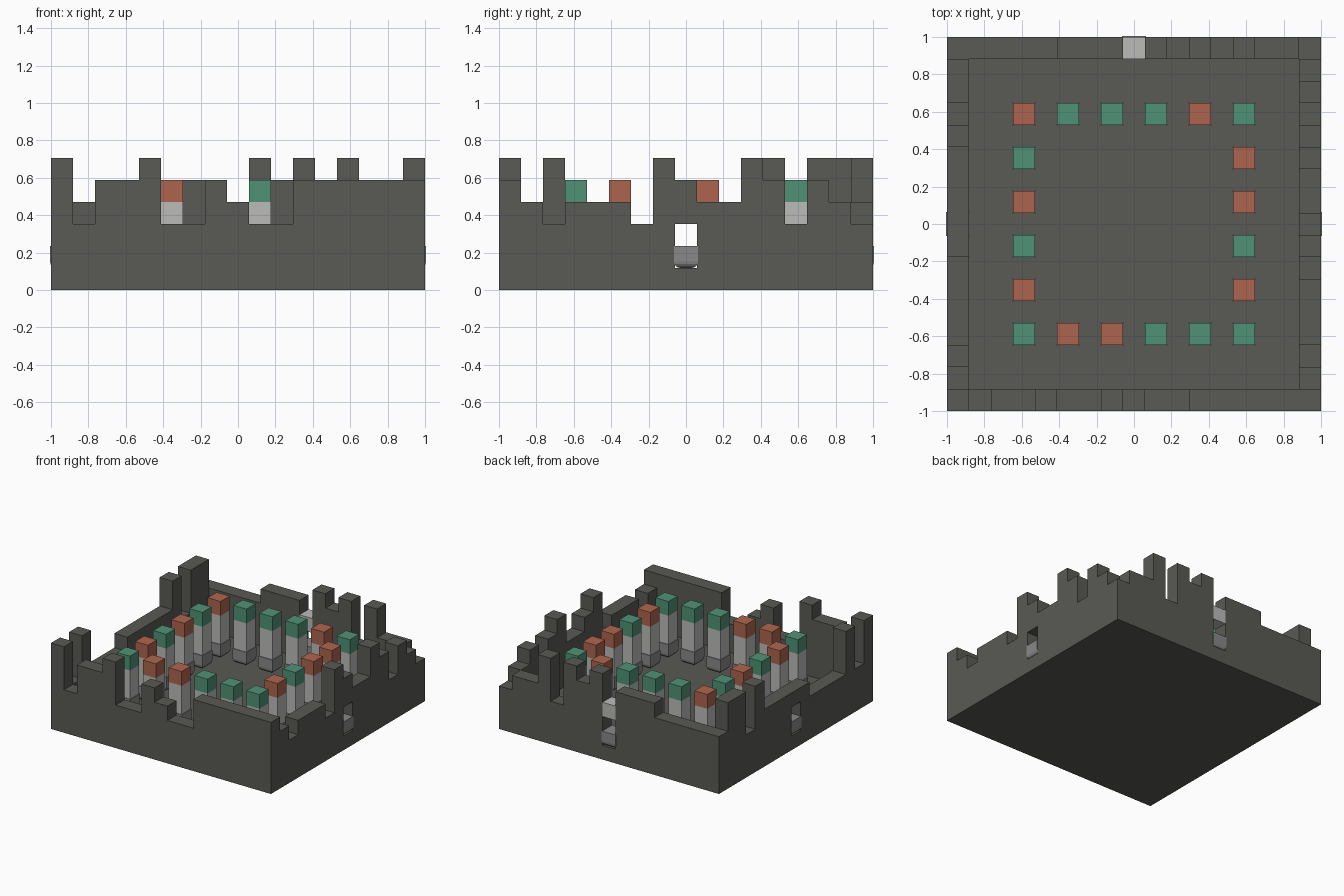
import bpy, bmesh
from mathutils import Vector

cube = bpy.data.objects.get("Cube")
if cube:
    bpy.data.objects.remove(cube, do_unlink=True)

N = 17            # cells along each side
U = 2 / N         # cell size


def material(name, rgb):
    m = bpy.data.materials.new(name)
    m.use_nodes = True
    col = (*rgb, 1)
    m.diffuse_color = col
    m.node_tree.nodes["Principled BSDF"].inputs["Base Color"].default_value = col
    return m


STONE = material("dark stone", (0.10, 0.10, 0.09))
LIGHT = material("light stone", (0.50, 0.50, 0.49))
GREY = material("mid grey", (0.25, 0.25, 0.25))
GREEN = material("green", (0.08, 0.29, 0.18))
ORANGE = material("orange", (0.42, 0.13, 0.075))


def add_box(bm, lo, hi, grow=0.0):
    """Box between two grid corners, optionally widened sideways."""
    a, b = Vector(lo) * U, Vector(hi) * U
    shift = Vector((-1, -1, 0))
    pad = Vector((grow, grow, 0))
    verts = bmesh.ops.create_cube(bm, size=1)["verts"]
    size, mid = b - a + pad * 2, (a + b) / 2 + shift
    for v in verts:
        v.co = Vector(c * s for c, s in zip(v.co, size)) + mid
    return verts


def make(name, bm, mat):
    me = bpy.data.meshes.new(name)
    bm.to_mesh(me)
    bm.free()
    ob = bpy.data.objects.new(name, me)
    me.materials.append(mat)
    bpy.context.collection.objects.link(ob)
    return ob


def make_boxes(name, boxes, mat):
    bm = bmesh.new()
    for lo, hi in boxes:
        add_box(bm, lo, hi)
    return make(name, bm, mat)


def make_footing(name, x, y):
    """Block one cell high with its lower edges rounded."""
    bm = bmesh.new()
    verts = add_box(bm, (x, y, 1), (x + 1, y + 1, 2), 0.005)
    low = min(v.co.z for v in verts)
    edges = [e for e in bm.edges if all(v.co.z < low + 0.001 for v in e.verts)]
    bmesh.ops.bevel(bm, geom=edges, offset=0.035, segments=4, profile=0.5,
                    affect='EDGES')
    return make(name, bm, GREY)


# Floor slab
make_boxes("floor", [((0, 0, 0), (N, N, 1))], STONE)

# Wall heights in cells, one digit per cell
WALLS = {
    "front_wall": ("63556335433555555", lambda i: (i, 0)),
    "back_wall": ("44444555465636443", lambda i: (i, N - 1)),
    "left_wall": ("54344436544653543", lambda i: (N - 1, i)),
    "right_wall": ("63633334444463664", lambda i: (0, i)),
}
DOORS = {"back_wall", "left_wall", "right_wall"}
MIDDLE = N // 2

for name, (heights, cell) in WALLS.items():
    along_y = name in ("left_wall", "right_wall")
    first, last = (1, N - 1) if along_y else (0, N)
    boxes = []
    i = first
    while i < last:
        h = heights[i]
        door = name in DOORS and i == MIDDLE
        j = i + 1
        # Join neighbours of equal height, but stop at a doorway
        while (not door and j < last and heights[j] == h
               and not (name in DOORS and j == MIDDLE)):
            j += 1
        x0, y0 = cell(i)
        x1, y1 = cell(j - 1)
        box = ((x0, y0, 3 if door else 1), (x1 + 1, y1 + 1, int(h)))
        if door and name == "back_wall":
            make_boxes("back_lintel", [box], LIGHT)
        else:
            boxes.append(box)
        if door:
            make_footing(name.replace("wall", "door_sill"), x0, y0)
        i = j
    make_boxes(name, boxes, STONE)

# Ring of pillars with coloured caps (G green, O orange)
pillars = []
for k, c in enumerate("GOOGGG"):
    pillars.append((3 + 2 * k, 3, c))
for k, c in enumerate("OGGGOG"):
    pillars.append((3 + 2 * k, 13, c))
for k, (a, b) in enumerate(zip("OGOG", "OGOO")):
    pillars.append((3, 5 + 2 * k, a))
    pillars.append((13, 5 + 2 * k, b))

for n, (x, y, c) in enumerate(pillars):
    make_footing(f"pillar_base_{n}", x, y)
    make_boxes(f"pillar_shaft_{n}", [((x, y, 2), (x + 1, y + 1, 4))], LIGHT)
    make_boxes(f"pillar_cap_{n}", [((x, y, 4), (x + 1, y + 1, 5))],
               GREEN if c == "G" else ORANGE)
